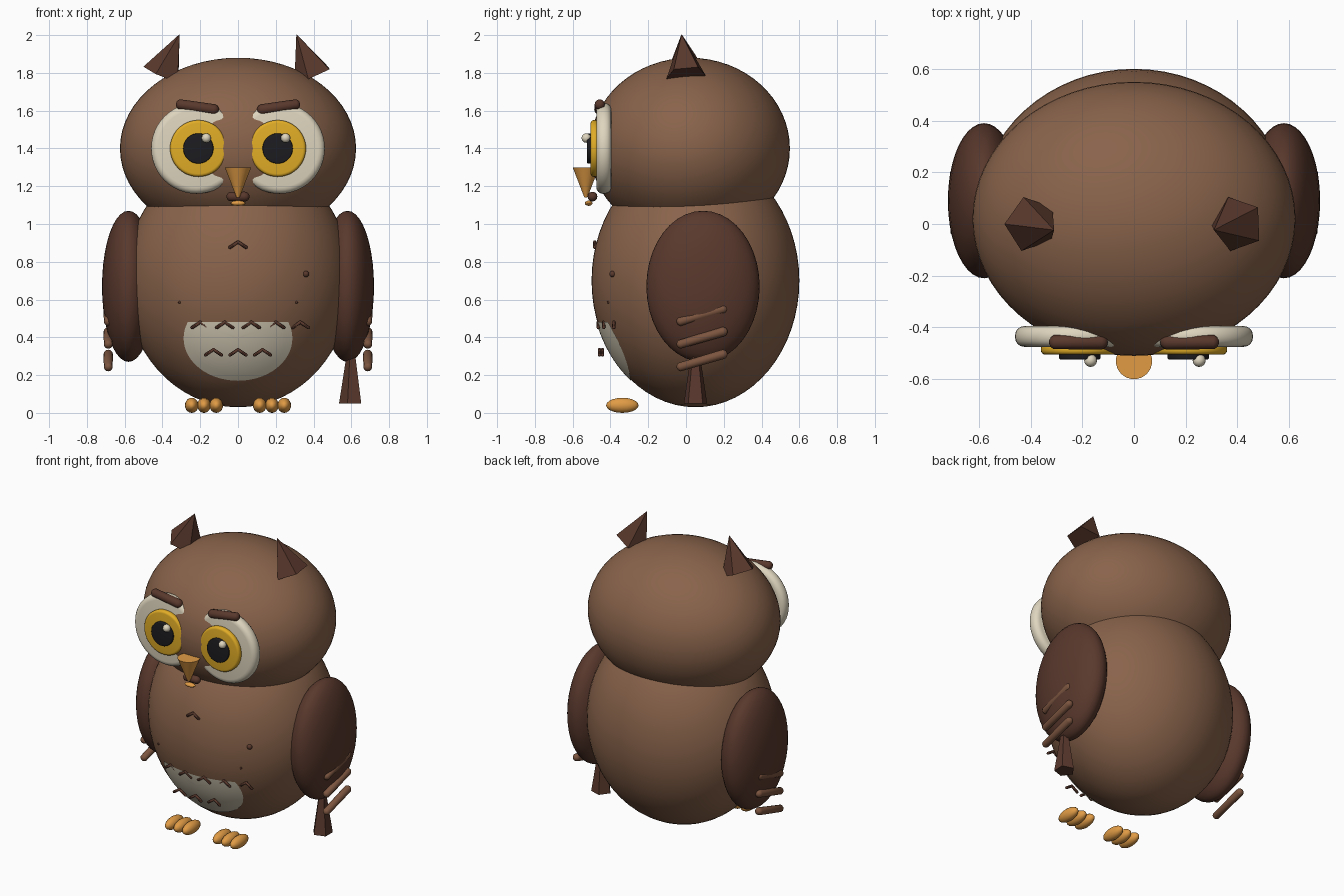
import bpy, bmesh, math
from mathutils import Matrix, Vector

if "Cube" in bpy.data.objects:
    bpy.data.objects.remove(bpy.data.objects["Cube"])


def material(name, r, g, b):
    m = bpy.data.materials.new(name)
    m.use_nodes = True
    m.diffuse_color = (r, g, b, 1)
    bsdf = next(n for n in m.node_tree.nodes if n.type == 'BSDF_PRINCIPLED')
    bsdf.inputs["Base Color"].default_value = (r, g, b, 1)
    bsdf.inputs["Roughness"].default_value = 0.8
    return m


BROWN = material("plumage_brown", .25, .125, .07)
DARK = material("dark_brown", .1, .04, .026)
QUILL = material("quill_brown", .2, .09, .05)
CREAM = material("cream", .74, .67, .52)
YELLOW = material("iris_yellow", .76, .42, .02)
ORANGE = material("beak_orange", .75, .33, .06)
BLACK = material("pupil_black", .012, .012, .015)


def finish(name, bm, mat, smooth=True):
    bmesh.ops.recalc_face_normals(bm, faces=bm.faces)
    me = bpy.data.meshes.new(name)
    bm.to_mesh(me)
    bm.free()
    me.materials.append(mat)
    ob = bpy.data.objects.new(name, me)
    bpy.context.collection.objects.link(ob)
    if smooth:
        bpy.ops.object.select_all(action='DESELECT')
        ob.select_set(True)
        bpy.context.view_layer.objects.active = ob
        bpy.ops.object.shade_smooth_by_angle(angle=math.radians(40))
    return ob


def ellipsoid(name, loc, radii, mat, seg=24):
    bm = bmesh.new()
    m = Matrix.Translation(loc) @ Matrix.Diagonal((*radii, 1))
    bmesh.ops.create_uvsphere(bm, u_segments=seg, v_segments=seg // 2, radius=1, matrix=m)
    return finish(name, bm, mat)


def add_capsule(bm, a, b, r, seg=12):
    """Round-ended bar from a to b."""
    a, b = Vector(a), Vector(b)
    vs = bmesh.ops.create_uvsphere(bm, u_segments=seg, v_segments=8, radius=r)["verts"]
    for v in vs:
        if v.co.z > -1e-5:
            v.co.z += (b - a).length
    turn = (b - a).to_track_quat('Z', 'Y').to_matrix().to_4x4()
    bmesh.ops.transform(bm, matrix=Matrix.Translation(a) @ turn, verts=vs)


def capsule(name, a, b, r, mat):
    bm = bmesh.new()
    add_capsule(bm, a, b, r)
    return finish(name, bm, mat)


def cone(name, loc, r1, r2, depth, sides, mat, rot=(0, 0, 0), smooth=False):
    """Cone whose base centre sits at loc."""
    bm = bmesh.new()
    bmesh.ops.create_cone(bm, cap_ends=True, segments=sides, radius1=r1, radius2=r2,
                          depth=depth, matrix=Matrix.Translation((0, 0, depth / 2))
                          @ Matrix.Rotation(math.pi / 2, 4, 'Z'))
    bmesh.ops.remove_doubles(bm, verts=bm.verts, dist=1e-5)
    ob = finish(name, bm, mat, smooth)
    ob.location, ob.rotation_euler = loc, rot
    return ob


def disc(name, x, z, r, back, front, bevel, mat):
    """Front-facing round plate with a softened rim."""
    bm = bmesh.new()
    bmesh.ops.create_cone(bm, cap_ends=True, segments=48, radius1=r, radius2=r,
                          depth=back - front,
                          matrix=Matrix.Rotation(math.pi / 2, 4, 'X'))
    rim = [e for e in bm.edges if any(len(f.verts) > 4 for f in e.link_faces)]
    bmesh.ops.bevel(bm, geom=rim, offset=bevel, segments=4, profile=.5, affect='EDGES')
    ob = finish(name, bm, mat)
    ob.location = (x, (back + front) / 2, z)
    return ob


# Body and head
BODY_C, BODY_R = (0, .05, .70), (.60, .55, .67)
ellipsoid("body", BODY_C, BODY_R, BROWN, 64)
ellipsoid("head", (0, .02, 1.4), (.625, .53, .48), BROWN, 64)


def belly_y(x, z):
    """Front surface of the body."""
    k = 1 - (x / BODY_R[0]) ** 2 - ((z - BODY_C[2]) / BODY_R[2]) ** 2
    return BODY_C[1] - BODY_R[1] * math.sqrt(max(k, 0))


# Belly patch: rounded bowl outline with a level top, laid over the body
bm = bmesh.new()
SPOKES, RINGS = 64, 8
rings = []
for j in range(1, RINGS + 1):
    ring = []
    for i in range(SPOKES):
        t = math.tau * i / SPOKES
        x = .288 * math.cos(t)
        z = min(.225 * math.sin(t), .085)
        x, z = x * j / RINGS, .395 + z * j / RINGS
        ring.append(bm.verts.new((x, belly_y(x, z) - .005, z)))
    rings.append(ring)
hub = bm.verts.new((0, belly_y(0, .395) - .005, .395))
for i in range(SPOKES):
    k = (i + 1) % SPOKES
    bm.faces.new((hub, rings[0][i], rings[0][k]))
    for a, b in zip(rings, rings[1:]):
        bm.faces.new((a[i], b[i], b[k], a[k]))
patch = finish("belly_patch", bm, CREAM)
if patch.data.polygons[0].normal.y > 0:
    patch.data.flip_normals()

# Chest chevrons: (x, z, distance in front of the body)
marks = [(x, .32, .055) for x in (-.13, 0, .13)]
marks += [(x, .465, .004) for x in (-.2, -.07, .07, .2)]
marks += [(.33, .465, .015), (0, .89, .006)]
for n, (x, z, off) in enumerate(marks):
    bm = bmesh.new()
    y = belly_y(x, z) - off
    for s in (-1, 1):
        add_capsule(bm, (x, y, z + .015), (x + s * .042, y, z - .013), .009, 8)
    finish(f"chest_chevron_{n + 1}", bm, DARK)

# Stray feather flecks
for n, (x, z, r) in enumerate([(.36, .735, .017), (-.31, .585, .007), (.31, .585, .007)]):
    ellipsoid(f"chest_fleck_{n + 1}", (x, belly_y(x, z), z), (r, r, r), DARK, 12)

# Paired parts
for s, side in ((1, "left"), (-1, "right")):
    # Eyes
    disc(f"{side}_eye_disc", s * .22, 1.4, .24, -.395, -.475, .035, CREAM)
    disc(f"{side}_iris", s * .21, 1.4, .15, -.465, -.505, .016, YELLOW)
    disc(f"{side}_pupil", s * .21, 1.4, .08, -.49, -.524, .006, BLACK)
    ellipsoid(f"{side}_eye_glint", (s * .21 + .042, -.528, 1.455), (.025,) * 3, CREAM, 16)
    capsule(f"{side}_brow", (s * .30, -.457, 1.632), (s * .13, -.457, 1.606), .029, DARK)

    # Ear tufts lean inward
    cone(f"{side}_ear_tuft", (s * .4, 0, 1.79), .11, 0, .235, 5, DARK,
         rot=(.1, -s * .4, 0))

    # Wings and their feather bars
    ellipsoid(f"{side}_wing", (s * .58, .09, .67), (.14, .3, .4), DARK, 40)
    for n in range(3):
        z = .25 + .12 * n
        capsule(f"{side}_wing_feather_{n + 1}", (s * .687, -.025, z - .005),
                (s * .687, .195, z + .06), .025, QUILL)

    # Feet
    for n in range(3):
        ellipsoid(f"{side}_toe_{n + 1}", (s * (.115 + .065 * n), -.337, .04),
                  (.036, .086, .04), ORANGE, 20)

# Beak and mouth
cone("beak", (0, -.53, 1.3), .07, .008, .16, 32, ORANGE, rot=(math.pi, 0, 0), smooth=True)
capsule("mouth", (-.035, -.495, 1.145), (.035, -.495, 1.145), .026, DARK)
ellipsoid("lower_beak", (0, -.515, 1.11), (.04, .02, .014), ORANGE, 16)

# Single tail feather below the left wing
cone("tail_feather", (.6, .05, .05), .065, 0, .42, 5, DARK)
